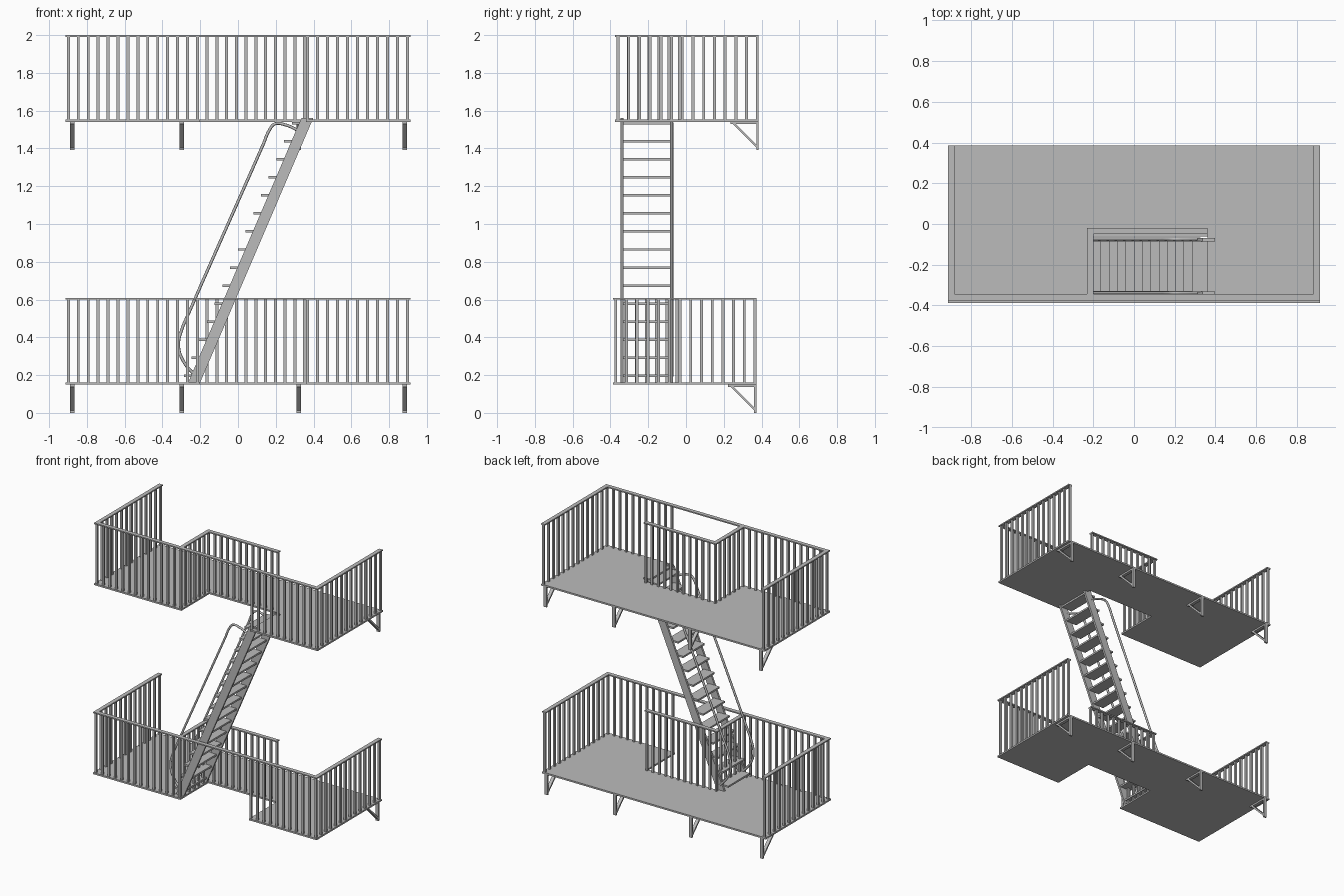
import bpy, bmesh
from math import radians
from mathutils import Vector

cube = bpy.data.objects.get("Cube")
if cube:
    bpy.data.objects.remove(cube)

steel = bpy.data.materials.new("grey_steel")
steel.use_nodes = True
steel.diffuse_color = (0.5, 0.5, 0.5, 1)
steel.node_tree.nodes["Principled BSDF"].inputs["Base Color"].default_value = (0.5, 0.5, 0.5, 1)


def finish(name, bm):
    bmesh.ops.recalc_face_normals(bm, faces=bm.faces)
    mesh = bpy.data.meshes.new(name)
    bm.to_mesh(mesh)
    bm.free()
    mesh.materials.append(steel)
    obj = bpy.data.objects.new(name, mesh)
    bpy.context.collection.objects.link(obj)
    return obj


def prism(bm, points, offset):
    """Extrude a flat outline along an offset vector."""
    face = bm.faces.new([bm.verts.new(p) for p in points])
    new = bmesh.ops.extrude_face_region(bm, geom=[face])["geom"]
    verts = [g for g in new if isinstance(g, bmesh.types.BMVert)]
    bmesh.ops.translate(bm, verts=verts, vec=offset)


def box(bm, x0, x1, y0, y1, z0, z1):
    prism(bm, [(x0, y0, z0), (x1, y0, z0), (x1, y1, z0), (x0, y1, z0)], (0, 0, z1 - z0))


# Plan dimensions shared by both landings
HALF = 0.913
FRONT, BACK = -0.375, 0.385
HOLE_L, HOLE_R, HOLE_Y = -0.2, 0.36, -0.05
DECK, RAIL_W, RAIL_T, POST = 0.012, 0.03, 0.009, 0.0075
HEIGHT = 0.447


def balusters(bm, a, b, gap, z):
    a, b = Vector(a), Vector(b)
    count = round((b - a).length / gap)
    for i in range(count + 1):
        p = a.lerp(b, i / count)
        box(bm, p.x - POST, p.x + POST, p.y - POST, p.y + POST, z, z + HEIGHT - RAIL_T)


def landing(prefix, base, dy):
    f, b, hy = FRONT + dy, BACK + dy, HOLE_Y + dy
    top = base + DECK
    half_rail = RAIL_W / 2

    # Deck with stair opening
    bm = bmesh.new()
    outline = [(-HALF, f), (HOLE_L, f), (HOLE_L, hy), (HOLE_R, hy),
               (HOLE_R, f), (HALF, f), (HALF, b), (-HALF, b)]
    prism(bm, [(x, y, base) for x, y in outline], (0, 0, DECK))
    finish(prefix + "_deck", bm)

    # Flat handrails: front, two ends and the guard round the opening
    bm = bmesh.new()
    z0, z1 = top + HEIGHT - RAIL_T, top + HEIGHT
    box(bm, -HALF, HALF, f, f + RAIL_W, z0, z1)
    for x in (-HALF, HALF - RAIL_W):
        box(bm, x, x + RAIL_W, f + RAIL_W, b, z0, z1)
    box(bm, HOLE_L - RAIL_W, HOLE_L, f + RAIL_W, hy, z0, z1)
    box(bm, HOLE_L - RAIL_W, HOLE_R, hy, hy + RAIL_W, z0, z1)
    finish(prefix + "_handrail", bm)

    # Balusters
    bm = bmesh.new()
    fy, gy = f + half_rail, hy + half_rail
    ex, gx = HALF - half_rail, HOLE_L - half_rail
    runs = [((-ex, fy), (gx, fy), 0.0515), ((HOLE_R + POST, fy), (ex, fy), 0.0515),
            ((-ex, fy), (-ex, b - POST), 0.057), ((ex, fy), (ex, b - POST), 0.057),
            ((gx, fy), (gx, gy), 0.054), ((gx, gy), (HOLE_R - POST, gy), 0.0515)]
    for a, c, gap in runs:
        balusters(bm, a, c, gap, top)
    finish(prefix + "_balusters", bm)

    # Triangular wall brackets
    bm = bmesh.new()
    t, w, reach = 0.012, 0.024, 0.15
    for x in (-0.877, -0.297, 0.322, 0.882):
        xs = x - w / 2
        low = base - reach
        box(bm, xs, xs + w, b - t, b, low, base)
        box(bm, xs, xs + w, b - reach, b - t, base - t, base)
        brace = [(b - reach, base), (b - reach + t * 1.4, base), (b, low + t * 1.4), (b, low)]
        prism(bm, [(xs, y, z) for y, z in brace], (w, 0, 0))
    finish(prefix + "_brackets", bm)


landing("lower", 0.15, -0.012)
landing("upper", 1.541, 0)

# Stair stringers
SLOPE = 0.428
Z0, Z1 = 0.16, 1.562
for side, y in (("front", -0.347), ("back", -0.085)):
    bm = bmesh.new()
    run = SLOPE * (Z1 - Z0)
    x0, w = -0.264, 0.063
    prism(bm, [(x0, y, Z0), (x0 + w, y, Z0), (x0 + w + run, y, Z1), (x0 + run, y, Z1)],
          (0, 0.015, 0))
    finish(side + "_stringer", bm)

# Stair treads
bm = bmesh.new()
rise = 0.0955
for i in range(15):
    x, z = -0.287 + i * rise * SLOPE, 0.19 + i * rise
    box(bm, x, x + 0.088, -0.334, -0.083, z, z + 0.013)
finish("stair_treads", bm)

# Bent stair handrails
path = [(-0.225, 0.195), (-0.29, 0.275), (-0.315, 0.355), (-0.298, 0.44),
        (-0.26, 0.53), (0.135, 1.425), (0.165, 1.495), (0.195, 1.53),
        (0.25, 1.525), (0.325, 1.492)]
for side, y in (("front", -0.338), ("back", -0.074)):
    curve = bpy.data.curves.new(side + "_stair_rail", "CURVE")
    curve.dimensions = "3D"
    curve.bevel_depth = 0.008
    curve.bevel_resolution = 2
    curve.resolution_u = 5
    curve.use_fill_caps = True
    spline = curve.splines.new("BEZIER")
    spline.bezier_points.add(len(path) - 1)
    for point, (x, z) in zip(spline.bezier_points, path):
        point.co = (x, y, z)
        point.handle_left_type = point.handle_right_type = "AUTO"
    curve.materials.append(steel)
    rail = bpy.data.objects.new(side + "_stair_rail", curve)
    bpy.context.collection.objects.link(rail)
    bpy.ops.object.select_all(action="DESELECT")
    rail.select_set(True)
    bpy.context.view_layer.objects.active = rail
    bpy.ops.object.convert(target="MESH")
    bpy.ops.object.shade_smooth_by_angle(angle=radians(50))
